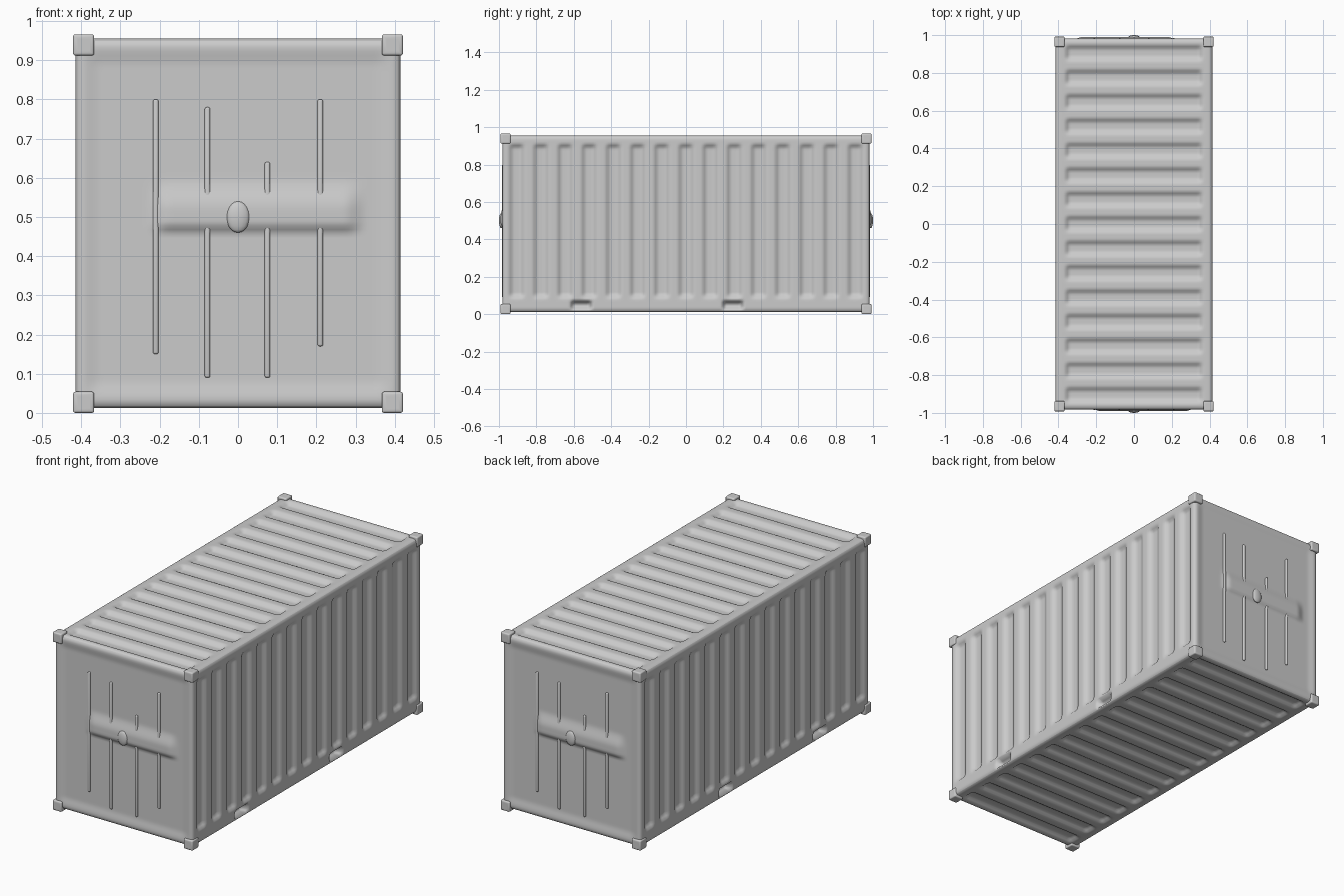
import bpy, bmesh
from mathutils import Vector

if "Cube" in bpy.data.objects:
    bpy.data.objects.remove(bpy.data.objects["Cube"])

HALF = (0.415, 0.982, 0.4715)      # half size of the shell
MID_Z = 0.4835
ROUND = 0.02                       # rounding of the long edges
STEP = 0.0105
PITCH = 0.1293
GROOVES = [PITCH * i for i in range(-7, 8)]


def smooth(lo, hi, x):
    t = max(0.0, min(1.0, (x - lo) / (hi - lo)))
    return t * t * (3 - 2 * t)


def window(x, lo, hi, soft):
    return smooth(lo - soft, lo + soft, x) * (1 - smooth(hi - soft, hi + soft, x))


def grooves(along, across, lo, hi):
    mask = window(across, lo, hi, 0.014)
    if mask == 0:
        return 0.0
    return mask * 0.017 * max(window(along, g - 0.032, g + 0.032, 0.015) for g in GROOVES)


# inward depth of each kind of panel
def side_depth(p):
    z = p.z + MID_Z
    d = grooves(p.y, z, 0.095, 0.9)
    for y in (-0.56, 0.25):        # forklift pockets
        d = max(d, 0.04 * window(p.y, y - 0.05, y + 0.05, 0.008) * window(z, 0.029, 0.066, 0.007))
    return d


def roof_depth(p):
    return grooves(p.y, p.x, -0.355, 0.355)


def end_depth(p):
    z = p.z + MID_Z
    x = p.x if p.y < 0 else -p.x
    d = 0.007 * window(p.x, -0.375, 0.375, 0.025) * window(z, 0.06, 0.91, 0.025)
    band = smooth(0.455, 0.485, z) * (1 - smooth(0.52, 0.6, z))
    d -= 0.016 * band * window(x, -0.205, 0.3, 0.03)
    return d


def panel(name, axis, sign, depth):
    """Finely divided face of a rounded box, pressed inward by depth(point)."""
    b, c = [i for i in range(3) if i != axis]
    nb, nc = (int(2 * HALF[i] / STEP) for i in (b, c))
    bm = bmesh.new()
    rows = []
    for i in range(nb + 1):
        row = []
        for j in range(nc + 1):
            p = Vector((0, 0, 0))
            p[axis] = sign * HALF[axis]
            p[b] = HALF[b] * (2 * i / nb - 1)
            p[c] = HALF[c] * (2 * j / nc - 1)
            core = Vector([max(ROUND - HALF[k], min(HALF[k] - ROUND, p[k])) for k in range(3)])
            q = core + (p - core).normalized() * ROUND
            q[axis] -= sign * depth(p)
            q.z += MID_Z
            row.append(bm.verts.new(q))
        rows.append(row)
    for i in range(nb):
        for j in range(nc):
            f = [rows[i][j], rows[i + 1][j], rows[i + 1][j + 1], rows[i][j + 1]]
            if (sign < 0) != (axis == 1):
                f.reverse()
            bm.faces.new(f).smooth = True
    return finish(name, bm)


def finish(name, bm):
    me = bpy.data.meshes.new(name)
    bm.to_mesh(me)
    bm.free()
    ob = bpy.data.objects.new(name, me)
    bpy.context.collection.objects.link(ob)
    return ob


def soften(ob, width):
    m = ob.modifiers.new("soft_edges", "BEVEL")
    m.width = width
    m.segments = 3
    for f in ob.data.polygons:
        f.use_smooth = True


# walls, roof, floor and door ends
panel("right_wall", 0, 1, side_depth)
panel("left_wall", 0, -1, side_depth)
panel("roof", 2, 1, roof_depth)
panel("floor", 2, -1, roof_depth)
panel("front_doors", 1, -1, end_depth)
panel("back_doors", 1, 1, end_depth)

# corner castings with a pressed-in hole on every face
SIZE = 0.054
for sx in (-1, 1):
    for sy in (-1, 1):
        for z in (SIZE / 2, 0.966 - SIZE / 2):
            bm = bmesh.new()
            bmesh.ops.create_cube(bm, size=SIZE)
            bmesh.ops.inset_individual(bm, faces=bm.faces[:], thickness=0.017)
            holes = [f for f in bm.faces if f.calc_area() < 0.0006 and len({round(e.calc_length(), 4) for e in f.edges}) == 1]
            for f in holes:
                n = f.normal.copy()
                ext = bmesh.ops.extrude_discrete_faces(bm, faces=[f])["faces"][0]
                bmesh.ops.translate(bm, verts=ext.verts[:], vec=-n * 0.009)
            ob = finish("corner_casting", bm)
            ob.location = (sx * (0.421 - SIZE / 2), sy * (0.992 - SIZE / 2), z)
            soften(ob, 0.006)

# door locking bars, mostly sunk into the doors
for sy in (-1, 1):
    for x, lo, hi in ((-0.21, 0.15, 0.8), (-0.078, 0.09, 0.78), (0.075, 0.09, 0.64), (0.21, 0.17, 0.8)):
        bm = bmesh.new()
        bmesh.ops.create_cube(bm, size=1)
        bmesh.ops.scale(bm, verts=bm.verts[:], vec=(0.014, 0.016, hi - lo))
        ob = finish("lock_bar", bm)
        ob.location = (-sy * x, sy * 0.976, (lo + hi) / 2)
        soften(ob, 0.005)

    # handle keeper at the middle of each door pair
    bm = bmesh.new()
    bmesh.ops.create_uvsphere(bm, u_segments=16, v_segments=10, radius=1)
    bmesh.ops.scale(bm, verts=bm.verts[:], vec=(0.03, 0.012, 0.04))
    ob = finish("handle_keeper", bm)
    ob.location = (0, sy * 0.988, 0.5)
    for f in ob.data.polygons:
        f.use_smooth = True
